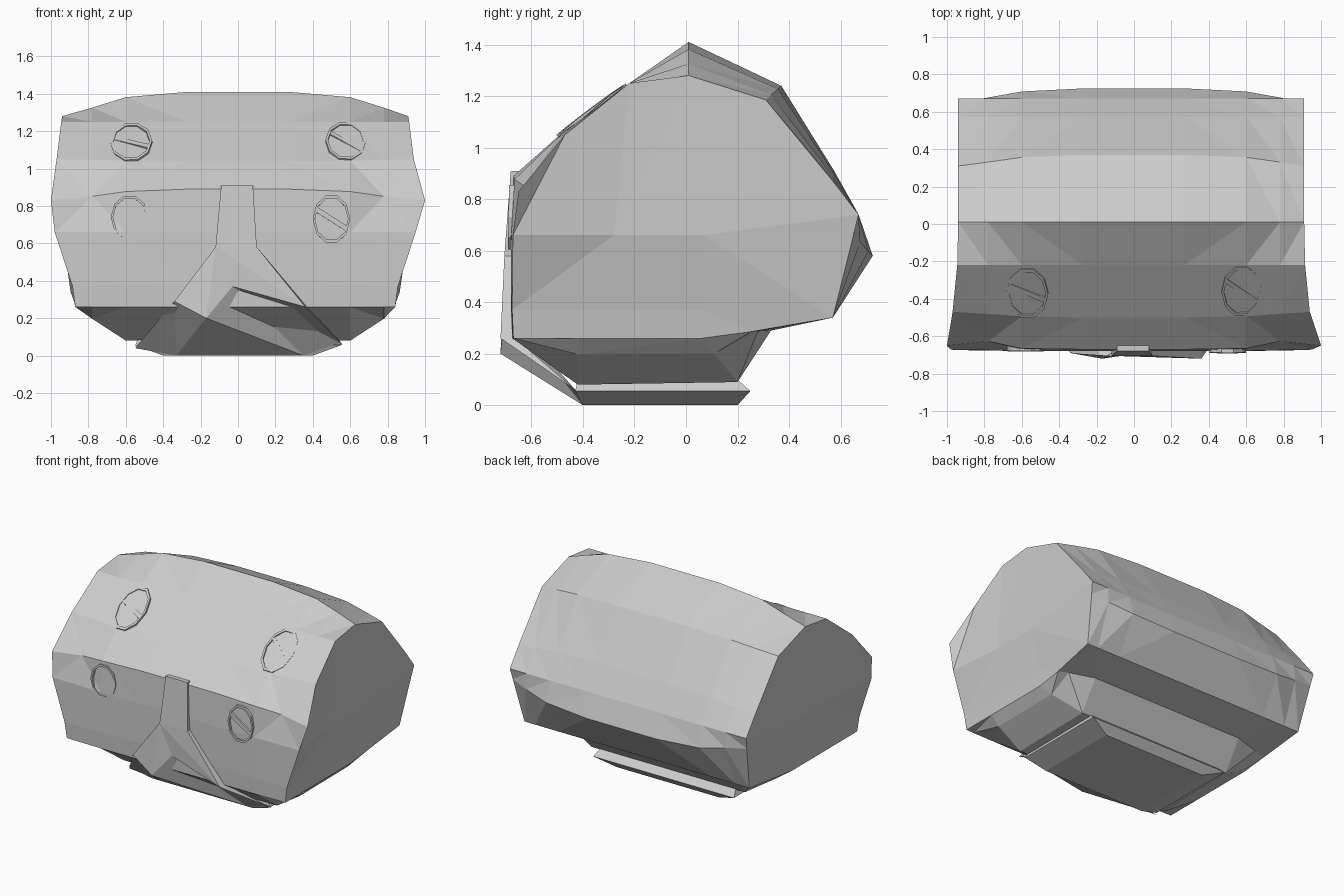
import bpy, bmesh
from math import cos, sin, pi
from mathutils import Vector, Matrix

if "Cube" in bpy.data.objects:
    bpy.data.objects.remove(bpy.data.objects["Cube"])


def make(name, verts, faces, triangulate=False):
    bm = bmesh.new()
    vs = [bm.verts.new(v) for v in verts]
    for f in faces:
        bm.faces.new([vs[i] for i in f])
    bmesh.ops.recalc_face_normals(bm, faces=bm.faces)
    if triangulate:
        bmesh.ops.triangulate(bm, faces=bm.faces)
    me = bpy.data.meshes.new(name)
    bm.to_mesh(me)
    bm.free()
    ob = bpy.data.objects.new(name, me)
    bpy.context.collection.objects.link(ob)
    return ob


def bridge(rings):
    """Quads between consecutive equal-length closed rings."""
    n = len(rings[0])
    return [(k * n + i, k * n + (i + 1) % n, (k + 1) * n + (i + 1) % n, (k + 1) * n + i)
            for k in range(len(rings) - 1) for i in range(n)]


def loft(name, rings):
    """Solid through the rings, capped at both ends."""
    n = len(rings[0])
    verts = [p for r in rings for p in r]
    caps = [tuple(range(n)), tuple(range(len(verts) - n, len(verts)))]
    return make(name, verts, bridge(rings) + caps, True)


# Body: matching middle and end profiles (y, z) and (x, y, z)
middle = [(.01, 1.41), (.37, 1.24), (.575, .91), (.67, .74), (.725, .58), (.57, .34),
          (.33, .29), (.2, .09), (-.42, .08), (-.675, .26), (-.68, .38), (-.68, .66),
          (-.67, .89), (-.5, 1.04), (-.22, 1.25)]
ends = [(.925, .01, 1.28), (.925, .31, 1.185), (.925, .57, .87), (.925, .67, .74),
        (.915, .65, .66), (.88, .57, .34), (.86, .25, .285), (.855, .06, .26),
        (.855, -.42, .26), (.855, -.67, .26), (.87, -.675, .37), (.965, -.672, .66),
        (1.0, -.65, .83), (.955, -.47, 1.05), (.93, -.22, 1.25)]


def section(side, t, x=None, dimple=0):
    ring = []
    for i, ((my, mz), (ex, ey, ez)) in enumerate(zip(middle, ends)):
        k = 0 if 6 <= i <= 8 and x and x < .7 else t
        px = x if x else (ex if ex == 1.0 else ex - .015 * side)
        y = my + (ey - my) * k + (dimple if i == 12 else 0)
        ring.append((side * px, y, mz + (ez - mz) * k))
    return ring


rings = [section(-1, 1), section(-1, .65, .78, .03), section(-1, .22, .6), section(-1, 0, .27),
         section(1, 0, .27), section(1, .22, .6), section(1, .65, .78, .03), section(1, 1)]
n = len(middle)
verts = [p for r in rings for p in r]
faces = bridge(rings)
# Side walls: flat on top, tapering inward below two inner rows (P, P, Q, Q)
wall = [(0, 1, 2, 3, 'P2'), (0, 'P2', 'P1'), (0, 'P1', 14), (14, 'P1', 13), (13, 'P1', 11),
        (13, 11, 12), (3, 4, 5, 'P2'), ('P2', 5, 'Q2'), ('P2', 'Q2', 'Q1', 'P1'),
        ('P1', 'Q1', 10, 11), ('Q1', 8, 9, 10), ('Q2', 7, 8, 'Q1'), ('Q2', 5, 6, 7)]
for side, base in ((-1, 0), (1, n * (len(rings) - 1))):
    inner = {}
    for key, x, y, z in (('P1', .925, -.28, .66), ('P2', .925, .07, .66),
                         ('Q1', .87, -.28, .37), ('Q2', .87, .07, .37)):
        inner[key] = len(verts)
        verts.append((side * (x - .015 * side), y, z))
    faces += [tuple(inner[k] if k in inner else base + k for k in f) for f in wall]
make("body", verts, faces, True)


# Foot plate with a bevelled rim
def rect(hx, y0, y1, z):
    return [(-hx, y0, z), (hx, y0, z), (hx, y1, z), (-hx, y1, z)]


loft("foot", [rect(.4, -.4, .2, 0), rect(.55, -.43, .25, .055), rect(.53, -.42, .2, .1)])

# Raised front strip, and the leg that runs from it down to the foot
strip = [(-.09, -.68, .91), (.08, -.68, .91), (.1, -.705, .58), (-.12, -.705, .58)]
loft("front_strip", [strip, [(x, y + .03, z) for x, y, z in strip]])
make("right_leg", [(-.12, -.705, .58), (.1, -.705, .58), (.36, -.72, .26), (.56, -.43, .06),
                   (.1, -.67, .58), (.36, -.675, .27)],
     [(0, 1, 2), (1, 4, 5, 2), (2, 5, 3)])

# Faceted tent between the strip and the front of the foot
make("leg_web", [(-.12, -.705, .58), (-.34, -.69, .29), (-.55, -.43, .04), (-.33, -.4, .0),
                 (-.17, -.72, .2), (-.03, -.70, .37), (.35, -.4, .0), (.56, -.43, .06),
                 (.36, -.72, .26)],
     [(0, 1, 4), (1, 3, 4), (1, 2, 3), (0, 4, 5), (0, 5, 8), (5, 7, 8), (5, 6, 7),
      (4, 6, 5), (4, 3, 6)])


# Oval dials: thin rim with a diagonal bar across it
def dial(name, centre, normal, rx, ry, angle, bar=True, n=10):
    nrm = Vector(normal).normalized()
    u = (Vector((1, 0, 0)) - nrm * nrm.x).normalized()
    frame = Matrix((u, nrm.cross(u), nrm)).transposed()

    def place(x, y, z):
        return Vector(centre) + frame @ Vector((x, y, z))

    def oval(s, z):
        return [place(rx * s * cos(2 * pi * i / n), ry * s * sin(2 * pi * i / n), z) for i in range(n)]

    loops = [oval(1, -.02), oval(1, .012), oval(.88, .012), oval(.88, -.02)]
    make(name + "_rim", [p for r in loops for p in r], bridge(loops))
    if bar:
        dx, dy = rx * .92 * cos(angle), ry * .92 * sin(angle)
        w = .016
        quad = [(-dx, -dy - w), (dx, dy - w), (dx, dy + w), (-dx, -dy + w)]
        loft(name + "_bar", [[place(x, y, z) for x, y in quad] for z in (-.02, .01)])


dial("upper_left_dial", (-.57, -.365, 1.135), (-.06, -.6, .8), .112, .17, -.3)
dial("upper_right_dial", (.575, -.355, 1.14), (.06, -.6, .8), .108, .17, -.5)
dial("lower_right_dial", (.5, -.677, .73), (0, -1, .02), .1, .132, -.45)
dial("lower_left_dial", (-.58, -.668, .74), (0, -1, .02), .1, .12, 0, bar=False)
